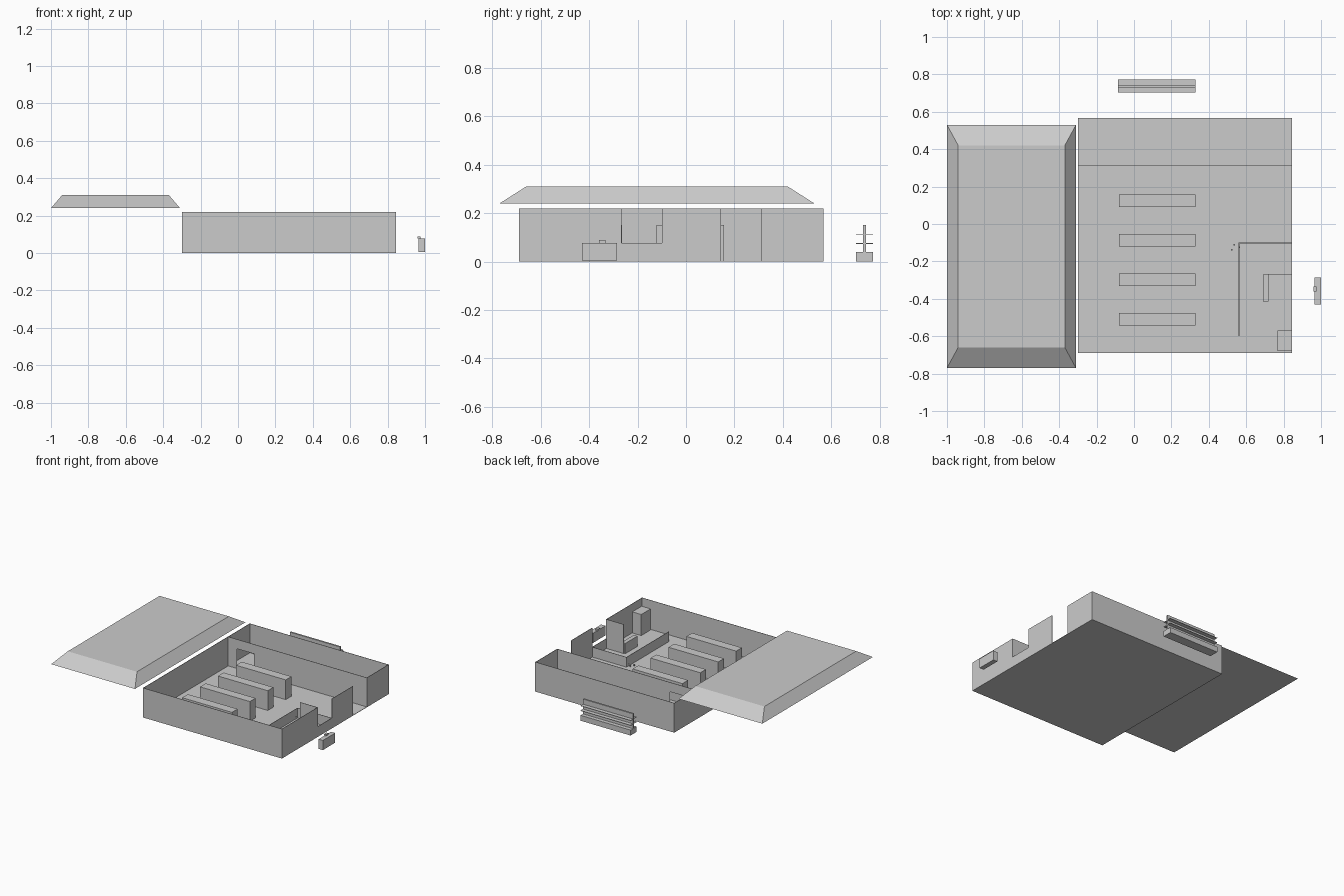
import bpy

if "Cube" in bpy.data.objects:
    bpy.data.objects.remove(bpy.data.objects["Cube"])


def mesh_object(name, verts, faces):
    mesh = bpy.data.meshes.new(name)
    mesh.from_pydata(verts, [], faces)
    ob = bpy.data.objects.new(name, mesh)
    bpy.context.collection.objects.link(ob)
    return ob


def frustum(name, low, high):
    """Solid between two rectangles, each given as (x0, x1, y0, y1, z)."""
    verts = []
    for x0, x1, y0, y1, z in (low, high):
        verts += [(x0, y0, z), (x1, y0, z), (x1, y1, z), (x0, y1, z)]
    faces = [(3, 2, 1, 0), (4, 5, 6, 7)]
    faces += [(i, (i + 1) % 4, (i + 1) % 4 + 4, i + 4) for i in range(4)]
    return mesh_object(name, verts, faces)


def box(name, x0, x1, y0, y1, z0, z1):
    return frustum(name, (x0, x1, y0, y1, z0), (x0, x1, y0, y1, z1))


T = 0.003                       # wall thickness
L, R, F, B = -0.30, 0.845, -0.69, 0.567   # building outline
H, LOW, MID = 0.22, 0.077, 0.15


def wall_x(name, x0, x1, y, z1=H, z0=0.0):
    return box(name, x0, x1, y - T, y, z0, z1)


def wall_y(name, y0, y1, x, z1=H, z0=0.0):
    return box(name, x - T, x, y0, y1, z0, z1)


# Lifted-off roof beside the building
frustum("roof", (-1.0, -0.31, -0.77, 0.53, 0.24), (-0.94, -0.37, -0.66, 0.42, 0.31))

# Floor and outer walls
box("floor", L, R, F, B, 0, T)
wall_x("front_wall", L, R, F + T)
wall_x("back_wall", L, R, B)
wall_y("left_wall", F, B, L + T)
wall_y("right_wall_front", F, -0.27, R)
wall_y("window_sill_wall", -0.27, -0.10, R, LOW)
wall_y("right_wall_middle", -0.10, 0.145, R)
wall_y("right_wall_back", 0.31, B, R)

# Storeroom partition with a doorway
wall_x("partition_left", L, -0.225, 0.312)
wall_x("partition_right", -0.085, R, 0.312)
wall_x("partition_lintel", -0.225, -0.085, 0.312, H, MID)

# Low counter and the screen behind it
wall_y("counter_front", -0.60, -0.10, 0.563, LOW)
wall_x("counter_side", 0.56, R, -0.10, LOW)
wall_x("screen_wall", 0.70, R, -0.267)

# Shop furniture
for i in range(4):
    y = 0.09 - 0.211 * i
    box(f"shelf_unit_{i + 1}", -0.08, 0.33, y, y + 0.067, T, MID)
box("tall_cabinet", 0.768, 0.841, -0.68, -0.57, T, 0.16)
box("inner_desk", 0.69, 0.72, -0.415, -0.27, T, 0.08)
for i, (x, y) in enumerate([(0.522, -0.137), (0.537, -0.11), (0.562, -0.125)]):
    box(f"small_item_{i + 1}", x - .004, x + .004, y - .004, y + .004, 0.01, 0.02)

# Desk standing outside on the right
box("outer_desk", 0.965, 1.0, -0.43, -0.285, 0.005, 0.077)
box("outer_desk_top_unit", 0.96, 0.977, -0.36, -0.333, 0.077, 0.088)

# Display rack standing behind the building
box("rack_base", -0.085, 0.328, 0.702, 0.773, 0, 0.04)
box("rack_panel", -0.085, 0.328, 0.731, 0.744, 0.04, 0.15)
for i, z in enumerate((0.073, 0.109)):
    box(f"rack_shelf_{i + 1}", -0.085, 0.328, 0.702, 0.773, z, z + 0.003)
